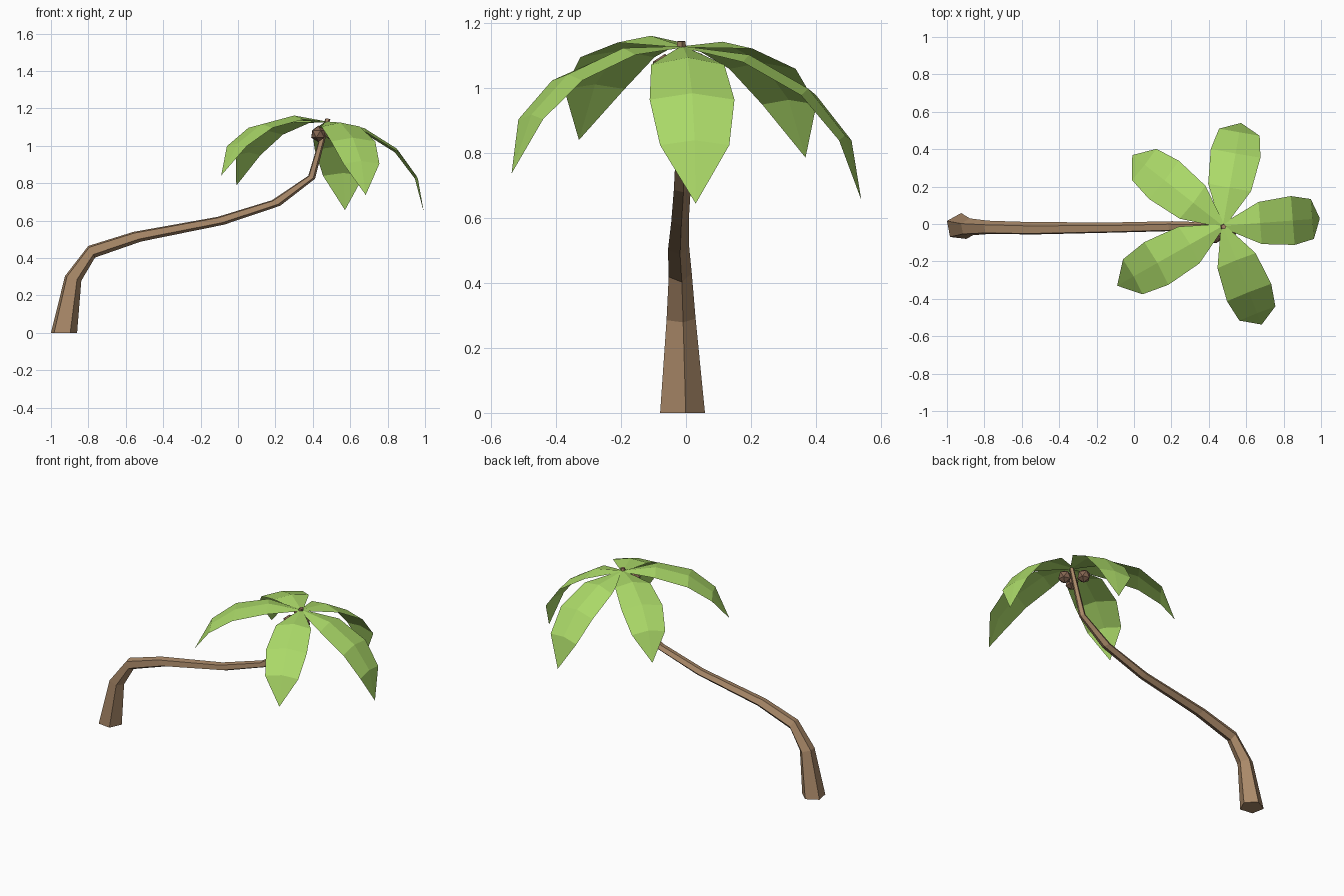
import bpy, bmesh
from math import sin, cos, radians
from mathutils import Vector, Matrix

if "Cube" in bpy.data.objects:
    bpy.data.objects.remove(bpy.data.objects["Cube"])


def material(name, rgb):
    m = bpy.data.materials.new(name)
    m.diffuse_color = (*rgb, 1)
    m.use_nodes = True
    m.node_tree.nodes["Principled BSDF"].inputs["Base Color"].default_value = m.diffuse_color
    return m


BARK = material("bark brown", (0.40, 0.25, 0.14))
LEAF = material("leaf green", (0.41, 0.70, 0.14))
NUT = material("coconut brown", (0.24, 0.135, 0.085))


def finish(bm, name, mat):
    me = bpy.data.meshes.new(name)
    bm.to_mesh(me)
    bm.free()
    me.materials.append(mat)
    ob = bpy.data.objects.new(name, me)
    bpy.context.collection.objects.link(ob)
    return ob


# Trunk: five-sided rings along a bent path (x, y, z, radius, ring tilt in degrees)
RINGS = [
    (-0.933, -0.015, 0.00, 0.074, 0), (-0.883, -0.018, 0.292, 0.048, 16),
    (-0.783, -0.020, 0.435, 0.038, 60), (-0.540, -0.025, 0.515, 0.035, 51),
    (-0.093, -0.020, 0.600, 0.029, 49), (0.203, -0.013, 0.695, 0.028, 34),
    (0.393, -0.012, 0.832, 0.021, 23), (0.480, -0.015, 1.145, 0.014, 5),
]
bm = bmesh.new()
loops = []
for x, y, z, r, tilt in RINGS:
    u = Vector((cos(radians(tilt)), 0, -sin(radians(tilt))))
    ring = []
    for k in range(5):
        a = radians(11 + 72 * k)
        ring.append(bm.verts.new(Vector((x, y, z)) + u * r * cos(a) + Vector((0, r * sin(a), 0))))
    loops.append(ring)
for lo, hi in zip(loops, loops[1:]):
    for k in range(5):
        n = (k + 1) % 5
        bm.faces.new((lo[k], lo[n], hi[n], hi[k]))
bm.faces.new(loops[0][::-1])
bm.faces.new(loops[-1])
finish(bm, "trunk", BARK)

# Fronds: one drooping ridged leaf shape (reach, height, half width, edge drop)
SHAPE = [(0.0, 0.0, 0.012, 0.004), (0.20, -0.035, 0.113, 0.022), (0.375, -0.145, 0.131, 0.02),
         (0.48, -0.29, 0.107, 0.015), (0.52, -0.485, 0.0, 0.0)]
CROWN = Vector((0.475, -0.01, 1.13))


def frond(name, azimuth, pitch, scale):
    turn = Matrix.Rotation(radians(azimuth), 3, 'Z') @ Matrix.Rotation(radians(-pitch), 3, 'Y')
    bm = bmesh.new()

    def vert(x, y, z):
        return bm.verts.new(CROWN + turn @ Vector((x, y, z)) * scale)

    rows = [[vert(x, -w, z - d), vert(x, 0, z), vert(x, w, z - d)] for x, z, w, d in SHAPE[:-1]]
    tip = vert(SHAPE[-1][0], 0, SHAPE[-1][1])
    for a, b in zip(rows, rows[1:]):
        for k in range(2):
            bm.faces.new((a[k], b[k], b[k + 1], a[k + 1]))
    for k in range(2):
        bm.faces.new((rows[-1][k], tip, rows[-1][k + 1]))
    finish(bm, name, LEAF)


for i, (azimuth, pitch, scale) in enumerate([
        (4.4, 0, 1.0), (80, 2.7, 1.03), (142, 13.8, 0.99), (209.5, 19, 1.0), (-68.5, 8.3, 0.97)]):
    frond(f"frond_{i + 1}", azimuth, pitch, scale)

# Coconuts: faceted balls clustered under the crown
for i, pos in enumerate([(0.43, -0.065, 1.063), (0.43, 0.045, 1.065), (0.512, -0.035, 1.065)]):
    bm = bmesh.new()
    bmesh.ops.create_icosphere(bm, subdivisions=1, radius=0.043,
                               matrix=Matrix.Translation(pos) @ Matrix.Rotation(i * 1.3, 4, 'Z'))
    finish(bm, f"coconut_{i + 1}", NUT)
